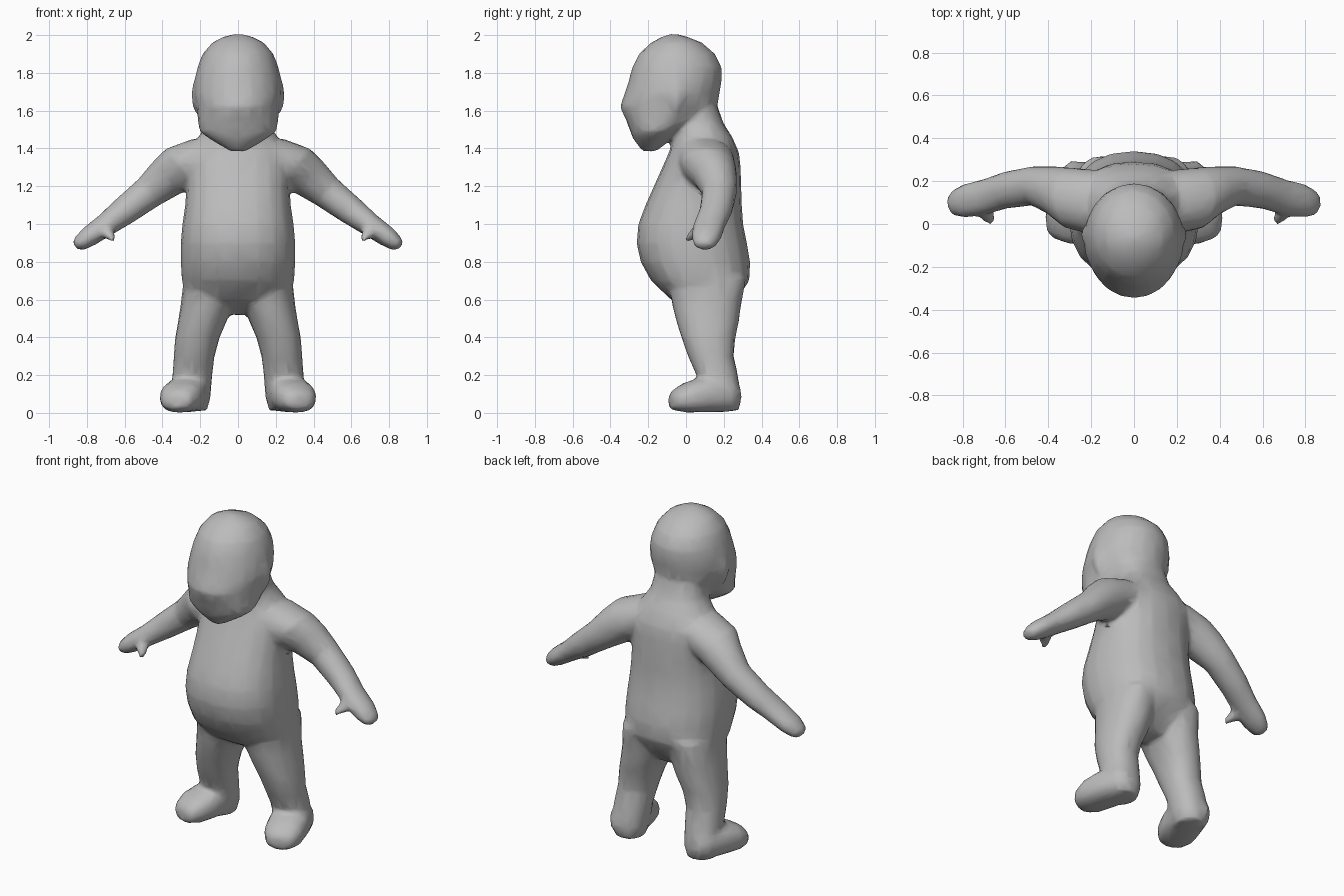
import bpy, bmesh, math
from mathutils import Vector

skin = bpy.data.materials.new("skin_grey")
skin.diffuse_color = (0.5, 0.5, 0.5, 1)
X, Y, Z = Vector((1, 0, 0)), Vector((0, 1, 0)), Vector((0, 0, 1))


def loft(bm, rings, u, v, power=2.0, n=20):
    """Closed skin through rings of (centre, half size along u, half size along v)."""
    loops = []
    for c, a, b in rings:
        loop = []
        for i in range(n):
            t = 2 * math.pi * i / n
            cu, sv = math.cos(t), math.sin(t)
            pu = math.copysign(abs(cu) ** (2 / power), cu)
            pv = math.copysign(abs(sv) ** (2 / power), sv)
            loop.append(bm.verts.new(Vector(c) + u * a * pu + v * b * pv))
        loops.append(loop)
    faces = [bm.faces.new(loops[0]), bm.faces.new(loops[-1])]
    for p, q in zip(loops, loops[1:]):
        for i in range(n):
            j = (i + 1) % n
            faces.append(bm.faces.new((p[i], p[j], q[j], q[i])))
    bmesh.ops.recalc_face_normals(bm, faces=faces)


def column(bm, levels, power=2.0, cx=None):
    """Upright loft from (z, centre x, half width, front y, back y)."""
    loft(bm, [((x, (f + k) / 2, z), w, (k - f) / 2) for z, x, w, f, k in levels], X, Y, power)


bm = bmesh.new()

# torso, belly and neck
column(bm, [(0.52, 0, 0.06, 0.06, 0.20), (0.60, 0, 0.27, -0.08, 0.27),
            (0.70, 0, 0.298, -0.185, 0.335), (0.80, 0, 0.304, -0.24, 0.34),
            (0.90, 0, 0.304, -0.262, 0.322), (1.00, 0, 0.295, -0.252, 0.303),
            (1.10, 0, 0.28, -0.215, 0.295), (1.20, 0, 0.273, -0.17, 0.292),
            (1.30, 0, 0.272, -0.125, 0.29), (1.38, 0, 0.27, -0.09, 0.28),
            (1.46, 0, 0.21, -0.065, 0.245), (1.53, 0, 0.165, -0.06, 0.20),
            (1.62, 0, 0.15, -0.06, 0.168)], 2.3)

# head with forward chin
column(bm, [(1.385, 0, 0.04, -0.23, -0.16), (1.45, 0, 0.15, -0.28, -0.07),
            (1.49, 0, 0.205, -0.295, -0.02), (1.55, 0, 0.213, -0.318, 0.08),
            (1.62, 0, 0.22, -0.35, 0.165), (1.69, 0, 0.236, -0.325, 0.178),
            (1.76, 0, 0.23, -0.303, 0.19), (1.83, 0, 0.215, -0.285, 0.19),
            (1.90, 0, 0.188, -0.25, 0.155), (1.96, 0, 0.138, -0.185, 0.085),
            (1.99, 0, 0.08, -0.13, 0.01), (2.006, 0, 0.02, -0.08, -0.05)])

for s in (-1, 1):
    # ear bump
    loft(bm, [((s * 0.225, -0.05, z), r * 0.6, r) for z, r in
              ((1.59, 0.01), (1.65, 0.034), (1.70, 0.036), (1.77, 0.01))], X, Y)

    # leg
    column(bm, [(0.72, s * 0.155, 0.13, -0.10, 0.32), (0.56, s * 0.168, 0.137, -0.07, 0.29),
                (0.48, s * 0.19, 0.128, -0.05, 0.28), (0.40, s * 0.215, 0.118, -0.025, 0.262),
                (0.30, s * 0.232, 0.108, 0.01, 0.252), (0.20, s * 0.242, 0.106, 0.055, 0.275),
                (0.08, s * 0.245, 0.10, 0.08, 0.293), (0.012, s * 0.245, 0.08, 0.10, 0.28)], 2.2)

    # foot, turned outward
    side = Vector((0.94, s * 0.33, 0))
    loft(bm, [((s * 0.245, 0.28, 0.09), 0.05, 0.05), ((s * 0.25, 0.22, 0.10), 0.10, 0.095),
              ((s * 0.282, 0.09, 0.095), 0.118, 0.092), ((s * 0.31, 0.0, 0.082), 0.112, 0.08),
              ((s * 0.328, -0.06, 0.068), 0.085, 0.055), ((s * 0.335, -0.08, 0.06), 0.05, 0.035)],
         side, Z, 2.5)

    # arm, sloping down to a flat hand
    across = Vector((s * 0.62, 0, 0.78))
    loft(bm, [((s * 0.16, 0.10, 1.36), 0.15, 0.12), ((s * 0.30, 0.12, 1.30), 0.145, 0.128),
              ((s * 0.38, 0.155, 1.245), 0.115, 0.112), ((s * 0.47, 0.178, 1.17), 0.092, 0.09),
              ((s * 0.60, 0.158, 1.07), 0.087, 0.077), ((s * 0.70, 0.125, 0.995), 0.085, 0.062),
              ((s * 0.79, 0.108, 0.932), 0.08, 0.055), ((s * 0.84, 0.10, 0.895), 0.06, 0.042),
              ((s * 0.862, 0.10, 0.88), 0.035, 0.02)], Y, across)

    # thumb
    loft(bm, [((s * 0.72, 0.09, 0.97), 0.04, 0.04), ((s * 0.68, 0.035, 0.945), 0.032, 0.03),
              ((s * 0.658, 0.005, 0.92), 0.018, 0.018)], Vector((0.8, -s * 0.6, 0)), Z)

mesh = bpy.data.meshes.new("body")
bm.to_mesh(mesh)
bm.free()
body = bpy.data.objects.new("body", mesh)
bpy.context.collection.objects.link(body)
mesh.materials.append(skin)

# fuse the parts into one soft skin, then thin it out
remesh = body.modifiers.new("fuse", 'REMESH')
remesh.mode, remesh.voxel_size = 'VOXEL', 0.014
soften = body.modifiers.new("soften", 'SMOOTH')
soften.factor, soften.iterations = 0.5, 6
thin = body.modifiers.new("thin", 'DECIMATE')
thin.ratio = 0.08

bpy.context.view_layer.objects.active = body
body.select_set(True)
for name in [m.name for m in body.modifiers]:
    bpy.ops.object.modifier_apply(modifier=name)
bpy.ops.object.shade_smooth()
